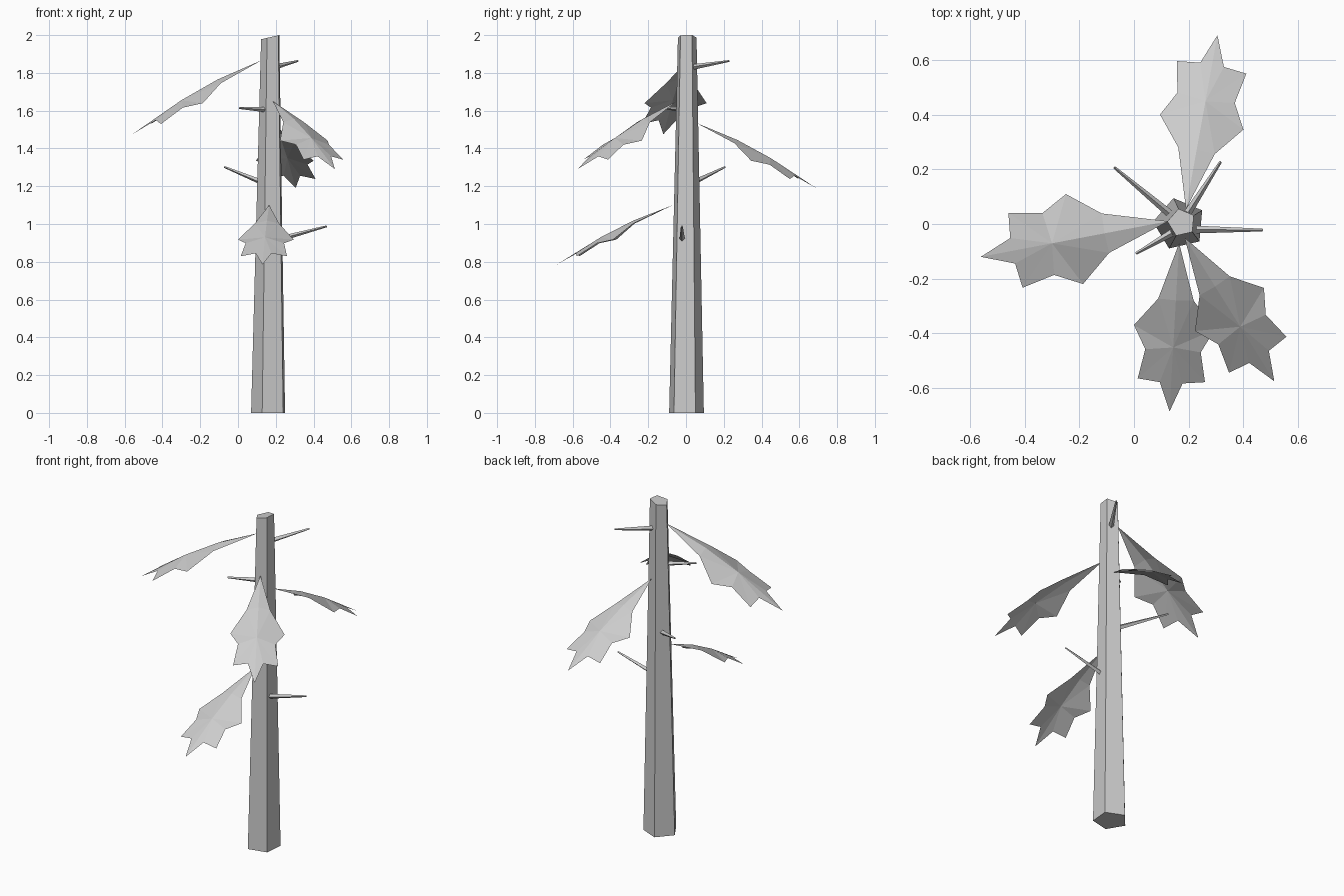
import bpy
import bmesh
from math import cos, sin, radians
from mathutils import Vector

cube = bpy.data.objects.get("Cube")
if cube:
    bpy.data.objects.remove(cube, do_unlink=True)

grey = bpy.data.materials.new("light_grey")
grey.use_nodes = True
COLOUR = (0.6, 0.6, 0.6, 1)
grey.diffuse_color = COLOUR
grey.node_tree.nodes["Principled BSDF"].inputs["Base Color"].default_value = COLOUR


def add_object(name, bm):
    mesh = bpy.data.meshes.new(name)
    bm.to_mesh(mesh)
    bm.free()
    mesh.materials.append(grey)
    obj = bpy.data.objects.new(name, mesh)
    bpy.context.collection.objects.link(obj)
    return obj


def loft(name, rings):
    """Skin a list of equal vertex rings and cap both ends."""
    bm = bmesh.new()
    loops = [[bm.verts.new(p) for p in ring] for ring in rings]
    n = len(loops[0])
    for low, high in zip(loops, loops[1:]):
        for i in range(n):
            j = (i + 1) % n
            bm.faces.new((low[i], low[j], high[j], high[i]))
    bm.faces.new(loops[0])
    bm.faces.new(loops[-1])
    bmesh.ops.recalc_face_normals(bm, faces=bm.faces)
    return add_object(name, bm)


# Five-sided tapering trunk with a slightly slanted cut on top
def trunk_ring(cx, cy, z, radius, slant):
    ring = []
    for i in range(5):
        a = radians(175 + 72 * i)
        ring.append((cx + radius * cos(a), cy + radius * sin(a), z + slant * cos(a)))
    return ring


loft("trunk", [trunk_ring(0.166, 0, 0, 0.097, 0),
               trunk_ring(0.174, 0.005, 1.99, 0.052, 0.012)])


# Bare twigs: thin four-sided tapering sticks
def twig(name, start, end):
    start, end = Vector(start), Vector(end)
    turn = (end - start).to_track_quat("Z", "Y")
    rings = []
    for centre, radius in ((start, 0.015), (end, 0.005)):
        rings.append([centre + turn @ Vector((radius * cos(radians(90 * i)),
                                              radius * sin(radians(90 * i)), 0))
                      for i in range(4)])
    loft(name, rings)


twig("twig_left", (0.2, -0.02, 0.915), (0.47, -0.022, 0.988))
twig("twig_back_right", (0.14, 0.03, 1.215), (-0.072, 0.207, 1.302))
twig("twig_back_left", (0.19, 0.03, 1.83), (0.317, 0.228, 1.863))
twig("twig_front_right", (0.16, -0.02, 1.605), (0.007, -0.108, 1.614))


# Drooping five-lobed leaf: (along, sideways, drop), as fractions
RIB = [(0, 0, 0), (0.34, 0, 0.26), (0.62, 0, 0.54), (1, 0, 1)]
EDGE = [(0.335, 0.105, 0.31), (0.5, 0.24, 0.58), (0.64, 0.165, 0.64),
        (0.815, 0.2, 0.86), (0.83, 0.068, 0.81)]


def leaf(name, base, tip):
    base, tip = Vector(base), Vector(tip)
    along = Vector((tip.x - base.x, tip.y - base.y, 0))
    across = Vector((-along.y, along.x, 0))
    drop = Vector((0, 0, tip.z - base.z))
    bm = bmesh.new()

    def vert(p, side=1):
        return bm.verts.new(base + along * p[0] + across * p[1] * side + drop * p[2])

    root, neck, heart, point = [vert(p) for p in RIB]
    for side in (1, -1):
        shoulder, lobe, notch, finger, gap = [vert(p, side) for p in EDGE]
        for face in ((root, neck, shoulder), (neck, heart, shoulder),
                     (shoulder, heart, lobe), (lobe, heart, notch),
                     (notch, heart, finger), (finger, heart, gap),
                     (gap, heart, point)):
            bm.faces.new(face if side < 0 else face[::-1])
    bmesh.ops.recalc_face_normals(bm, faces=bm.faces)
    bm.normal_update()
    if sum(f.normal.z for f in bm.faces) < 0:
        bmesh.ops.reverse_faces(bm, faces=bm.faces)
    add_object(name, bm)


leaf("leaf_right", (0.125, 0.01, 1.867), (-0.56, -0.12, 1.475))
leaf("leaf_back", (0.19, 0.055, 1.535), (0.305, 0.69, 1.19))
leaf("leaf_front", (0.165, -0.07, 1.1), (0.13, -0.685, 0.785))
leaf("leaf_front_left", (0.185, -0.05, 1.65), (0.513, -0.575, 1.29))
